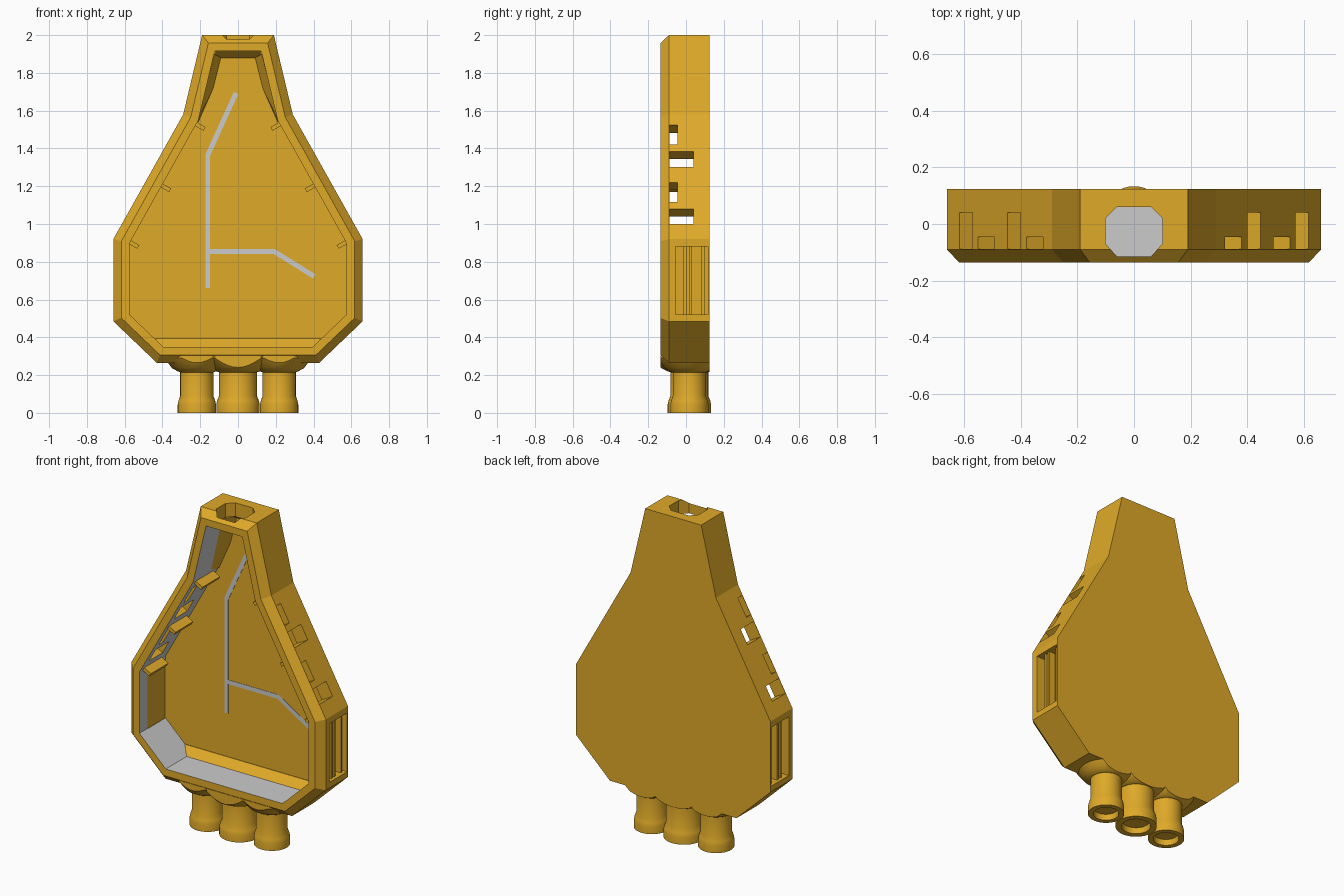
import bpy, bmesh, math
from mathutils import Vector, Matrix

if "Cube" in bpy.data.objects:
    bpy.data.objects.remove(bpy.data.objects["Cube"])


def material(name, rgb):
    m = bpy.data.materials.new(name)
    m.diffuse_color = (*rgb, 1)
    m.use_nodes = True
    m.node_tree.nodes["Principled BSDF"].inputs["Base Color"].default_value = m.diffuse_color
    return m


GOLD = material("gold", (0.74, 0.40, 0.022))
GREY = material("grey", (0.52, 0.52, 0.52))
FRONT, LIP, FLOOR, BACK = -0.135, -0.09, 0.117, 0.124


def finish(name, bm, *mats, smooth=False):
    bmesh.ops.recalc_face_normals(bm, faces=bm.faces)
    me = bpy.data.meshes.new(name)
    bm.to_mesh(me)
    bm.free()
    ob = bpy.data.objects.new(name, me)
    bpy.context.collection.objects.link(ob)
    for m in mats:
        me.materials.append(m)
    if smooth:
        bpy.ops.object.select_all(action='DESELECT')
        ob.select_set(True)
        bpy.context.view_layer.objects.active = ob
        bpy.ops.object.shade_smooth_by_angle(angle=math.radians(35))
    return ob


def box(name, center, size, angle=0, mat=GOLD):
    bm = bmesh.new()
    m = Matrix.Translation(center) @ Matrix.Rotation(angle, 4, 'Y') @ Matrix.Diagonal((*size, 1))
    bmesh.ops.create_cube(bm, size=1, matrix=m)
    return finish(name, bm, mat)


def inset(pts, d):
    out = []
    for i, p in enumerate(pts):
        a = (p - pts[i - 1]).normalized()
        b = (pts[(i + 1) % len(pts)] - p).normalized()
        na, nb = Vector((a.y, -a.x)), Vector((b.y, -b.x))
        out.append(p + (na + nb) * d / (1 + na.dot(nb)))
    return out


def lathe(name, profile, x, y, clip=()):
    bm = bmesh.new()
    vs = [bm.verts.new((r, 0, z)) for r, z in profile]
    es = [bm.edges.new(e) for e in zip(vs, vs[1:])]
    bmesh.ops.spin(bm, geom=vs + es, cent=(0, 0, 0), axis=(0, 0, 1),
                   angle=math.tau, steps=40, use_duplicate=False)
    bmesh.ops.remove_doubles(bm, verts=bm.verts, dist=1e-5)
    bmesh.ops.translate(bm, verts=bm.verts, vec=(x, y, 0))
    for plane, sign in clip:
        geom = bm.verts[:] + bm.edges[:] + bm.faces[:]
        cut = bmesh.ops.bisect_plane(bm, geom=geom, plane_co=(0, plane, 0),
                                     plane_no=(0, sign, 0), clear_outer=True)
        edges = [e for e in cut['geom_cut'] if isinstance(e, bmesh.types.BMEdge)]
        bmesh.ops.holes_fill(bm, edges=edges)
    return finish(name, bm, GOLD, smooth=True)


def hull(name, pts):
    bm = bmesh.new()
    for p in pts:
        bm.verts.new(p)
    bmesh.ops.convex_hull(bm, input=bm.verts[:])
    bmesh.ops.dissolve_limit(bm, angle_limit=0.01, verts=bm.verts, edges=bm.edges)
    return finish(name, bm, GOLD)


# Open tray: back, chamfered front rim, grey inner wall, thin floor
half = [(.19, 2), (.29, 1.58), (.66, .92), (.66, .485), (.43, .265)]
outline = [Vector(p) for p in half] + [Vector((-x, z)) for x, z in reversed(half)]
bm = bmesh.new()
rings = [[bm.verts.new((p.x, y, p.y)) for p in inset(outline, d)]
         for d, y in ((0, BACK), (0, LIP), (.042, FRONT), (.085, FRONT), (.085, FLOOR))]
bm.faces.new(rings[0])
bm.faces.new(rings[-1])
n = len(outline)
for k, (a, b) in enumerate(zip(rings, rings[1:])):
    for i in range(n):
        f = bm.faces.new((a[i], a[(i + 1) % n], b[(i + 1) % n], b[i]))
        f.material_index = 1 if k == 3 else 0
body = finish("body_tray", bm, GOLD, GREY)

# Cutters: octagonal neck opening, side windows, slots in the sloping walls
cutters = []
bm = bmesh.new()
octagon = [(-.1, -.07), (-.06, -.115), (.06, -.115), (.1, -.07),
           (.1, .02), (.06, .06), (-.06, .06), (-.1, .02)]
f = bm.faces.new([bm.verts.new((x, y, 1.88)) for x, y in octagon])
ext = bmesh.ops.extrude_face_region(bm, geom=[f])['geom']
bmesh.ops.translate(bm, verts=[v for v in ext if isinstance(v, bmesh.types.BMVert)], vec=(0, 0, .2))
cutters.append(finish("neck_cutter", bm, GOLD))

SLOPE = math.atan2(.37, .66)
normal = Vector((math.cos(SLOPE), 0, math.sin(SLOPE)))


def on_slope(z, depth, y):
    return Vector((.29 + .37 * (1.58 - z) / .66, y, z)) - normal * depth


def mirrored(p, s):
    return Vector((p[0] * s, p[1], p[2]))


slots = [(1.472, .12, -.045), (1.343, .095, .04), (1.168, .12, -.045), (1.04, .092, .04)]
for s in (-1, 1):
    cutters.append(box("window_cutter", (s * .635, .0305, .70), (.13, .171, .36)))
    for z, length, top in slots:
        p = mirrored(on_slope(z, .04, (top - .088) / 2), s)
        cutters.append(box("slot_cutter", p, (.16, top + .088, length), -s * SLOPE))

bpy.context.view_layer.objects.active = body
for c in cutters:
    mod = body.modifiers.new("cut", 'BOOLEAN')
    mod.operation, mod.solver, mod.object = 'DIFFERENCE', 'EXACT', c
    bpy.ops.object.modifier_apply(modifier=mod.name)
    bpy.data.objects.remove(c)

for s in (-1, 1):
    # Louvred panels set into the side windows
    box("window_panel", (s * .588, .0305, .70), (.022, .171, .36))
    for y in (-.005, .025, .09):
        box("window_louvre", (s * .615, y, .70), (.05, .014, .36))
    # Locating ribs on the sloping inner walls
    for z in (1.57, 1.245, .945):
        box("wall_rib", mirrored(on_slope(z, .106, -.015), s), (.06, .17, .022), -s * SLOPE)
    # Sloped gusset narrowing the neck towards the floor
    hull("neck_gusset", [(s * x, y, z) for x, y, z in (
        (.125, .03, 1.9), (.145, .03, 1.9), (.213, .03, 1.55), (.23, .03, 1.57),
        (.145, .12, 1.9), (.23, .12, 1.57), (.21, .12, 1.54), (.13, .12, 1.72), (.09, .12, 1.88))])

# Sloped fillets at the bottom of the cavity and at the top of the neck
hull("bottom_fillet", [(s * x, y, z) for s in (-1, 1) for x, y, z in (
    (.395, .062, .345), (.395, .12, .345), (.44, .12, .395), (.44, .114, .395))])
hull("top_fillet", [(s * x, y, z) for s in (-1, 1) for x, y, z in (
    (.12, .062, 1.92), (.12, .12, 1.92), (.12, .12, 1.88), (.12, .112, 1.88))])


# Grey forked line lying on the floor
def strip(points, width=.026):
    for (x0, z0), (x1, z1) in zip(points, points[1:]):
        length = math.hypot(x1 - x0, z1 - z0)
        box("floor_line", ((x0 + x1) / 2, FLOOR, (z0 + z1) / 2),
            (width, .004, length + .008), math.atan2(x1 - x0, z1 - z0), GREY)


strip([(-.16, .665), (-.16, 1.365), (-.012, 1.69)])
strip([(-.16, .855), (.19, .855), (.40, .725)])

# Three nozzles with shallow mouths and flared collars clipped flush to front and back
for x, r in ((-.218, .101), (0, .115), (.218, .101)):
    lathe("nozzle", [(0, .035), (.66 * r, .035), (.7 * r, .0), (r, 0), (r, .045),
                     (.96 * r, .065), (.87 * r, .09), (.87 * r, .23), (0, .23)], x, .018)
    lathe("nozzle_collar", [(0, .215), (.87 * r, .215), (r, .22), (1.3 * r, .237),
                            (1.7 * r, .29), (1.7 * r, .305), (0, .305)],
          x, .018, clip=((FRONT, -1), (BACK, 1)))
